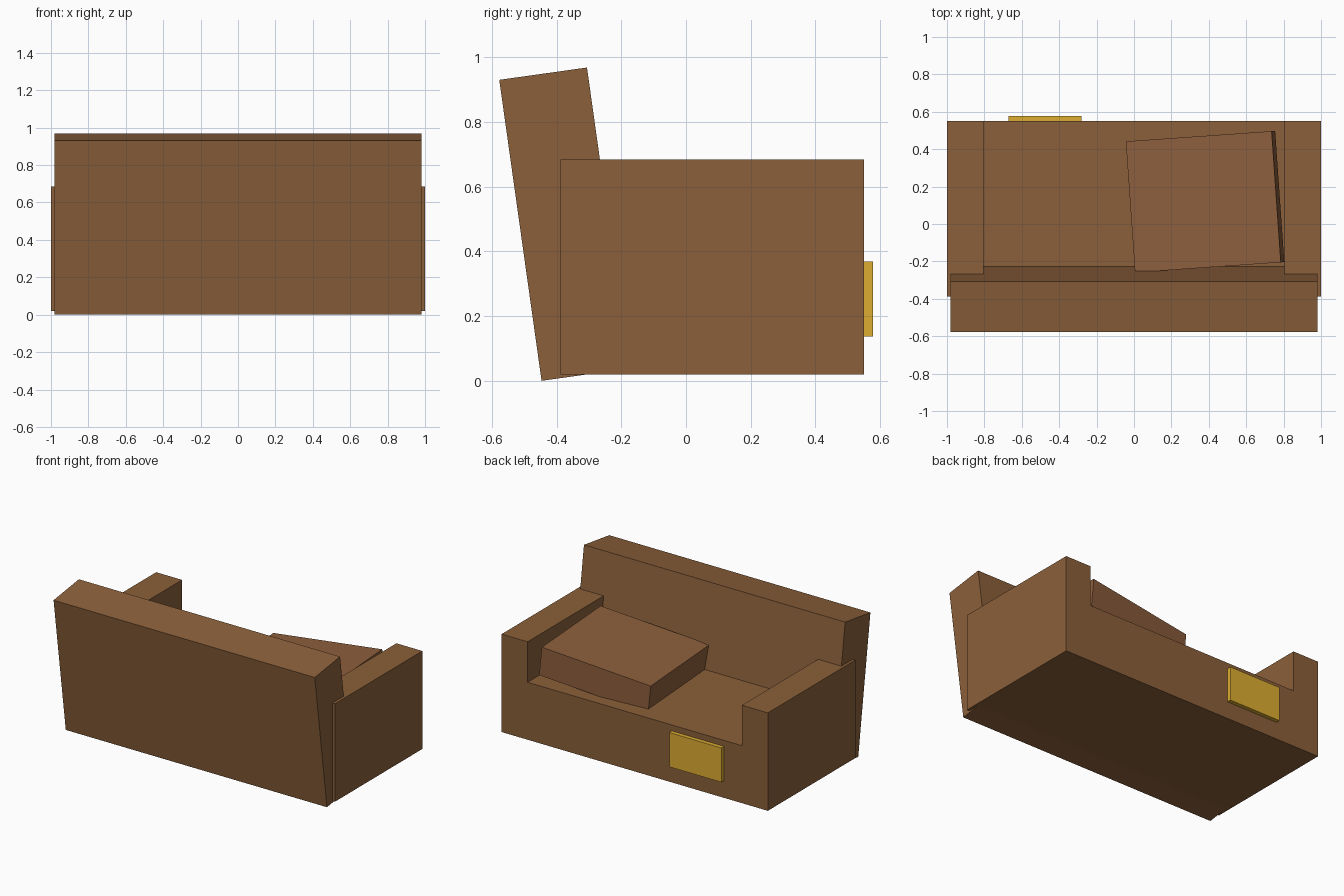
import bpy, bmesh, math
from mathutils import Matrix

if "Cube" in bpy.data.objects:
    bpy.data.objects.remove(bpy.data.objects["Cube"])


def srgb(r, g, b):
    lin = lambda c: c / 12.92 if c <= 0.04045 else ((c + 0.055) / 1.055) ** 2.4
    return (*(lin(v / 255) for v in (r, g, b)), 1.0)


def material(name, colour):
    m = bpy.data.materials.new(name)
    m.diffuse_color = colour
    m.use_nodes = True
    m.node_tree.nodes["Principled BSDF"].inputs["Base Color"].default_value = m.diffuse_color
    return m


def finish(name, bm, mat):
    bmesh.ops.recalc_face_normals(bm, faces=bm.faces)
    me = bpy.data.meshes.new(name)
    bm.to_mesh(me)
    bm.free()
    me.materials.append(mat)
    ob = bpy.data.objects.new(name, me)
    bpy.context.collection.objects.link(ob)
    return ob


def box(name, size, loc, mat, rot=(0, 0, 0)):
    bm = bmesh.new()
    bmesh.ops.create_cube(bm, size=1, matrix=Matrix.Diagonal((*size, 1)))
    ob = finish(name, bm, mat)
    ob.location = loc
    ob.rotation_euler = [math.radians(a) for a in rot]
    return ob


brown = material("brown upholstery", srgb(139, 96, 58))
cushion_brown = material("reddish brown cushion", srgb(142, 95, 61))
gold = material("gold plate", srgb(222, 174, 50))

# Seat base with both arms: U-shaped profile extruded from back to front
half = [(1.0, 0.02), (1.0, 0.685), (0.805, 0.685), (0.805, 0.41)]
profile = half + [(-x, z) for x, z in reversed(half)]
bm = bmesh.new()
face = bm.faces.new([bm.verts.new((x, -0.388, z)) for x, z in profile])
ext = bmesh.ops.extrude_face_region(bm, geom=[face])
bmesh.ops.translate(bm, vec=(0, 0.938, 0),
                    verts=[v for v in ext["geom"] if isinstance(v, bmesh.types.BMVert)])
finish("seat_and_arms", bm, brown)

# Backrest leaning away from the seat
box("backrest", (1.962, 0.274, 0.94), (0, -0.3765, 0.4845), brown, (8, 0, 0))

# Loose cushion, tilted and sunk slightly into the seat
box("cushion", (0.785, 0.703, 0.195), (0.38, 0.119, 0.511), cushion_brown, (0, -5.6, 4))

# Plate on the seat front
box("front_plate", (0.39, 0.04, 0.233), (-0.475, 0.558, 0.253), gold)
